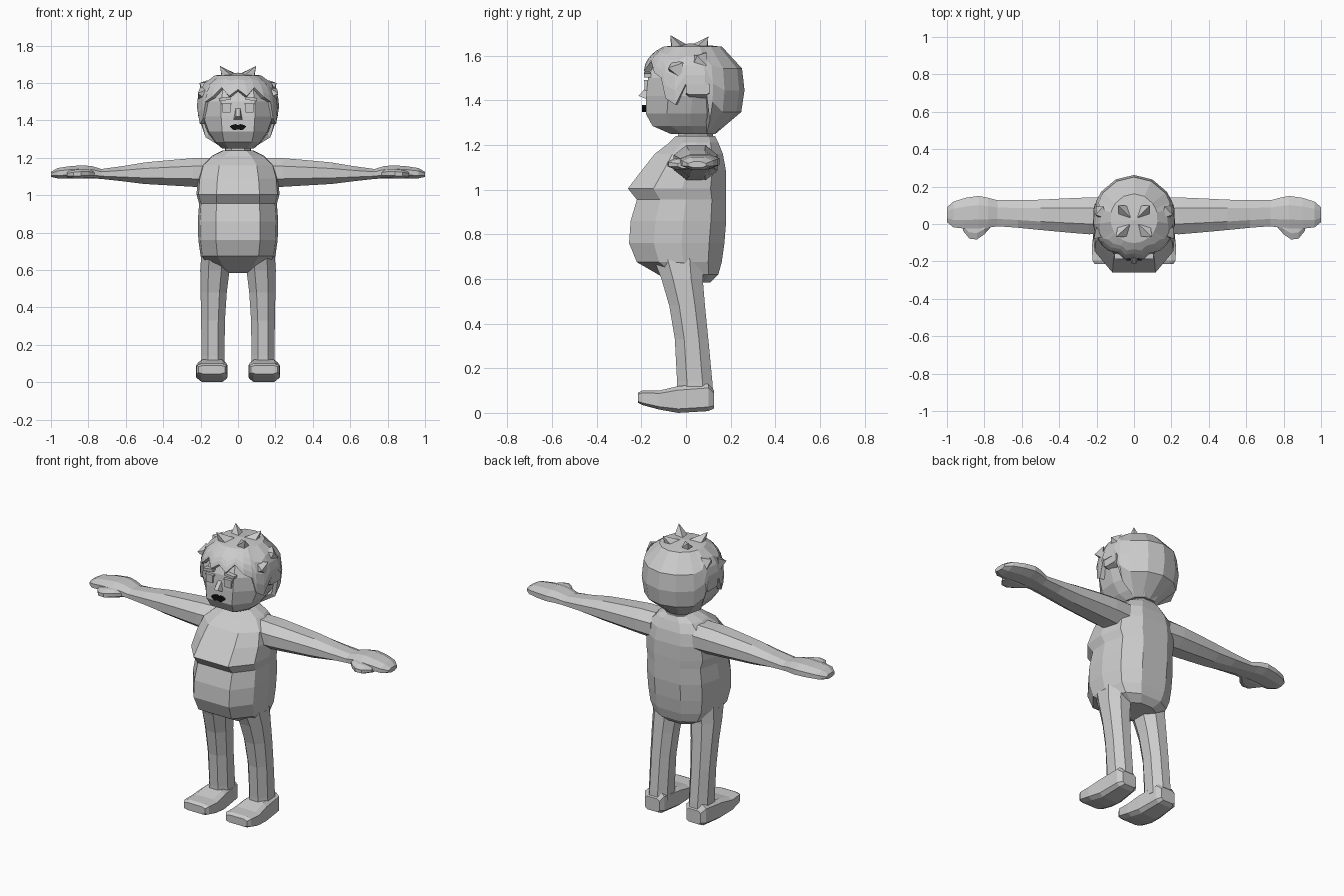
import bpy, bmesh, math
from mathutils import Vector

if "Cube" in bpy.data.objects:
    bpy.data.objects.remove(bpy.data.objects["Cube"])


def material(name, rgb):
    m = bpy.data.materials.new(name)
    m.diffuse_color = (*rgb, 1)
    m.use_nodes = True
    m.node_tree.nodes["Principled BSDF"].inputs["Base Color"].default_value = m.diffuse_color
    return m


GREY = material("clay grey", (0.6, 0.6, 0.6))
BLACK = material("mouth black", (0.005, 0.005, 0.005))


def make(name, verts, faces, mat=GREY):
    me = bpy.data.meshes.new(name)
    me.from_pydata(verts, [], faces)
    bm = bmesh.new()
    bm.from_mesh(me)
    bmesh.ops.recalc_face_normals(bm, faces=bm.faces)
    bm.to_mesh(me)
    bm.free()
    me.materials.append(mat)
    ob = bpy.data.objects.new(name, me)
    bpy.context.collection.objects.link(ob)
    return ob


def loft(name, rings, mat=GREY):
    n = len(rings[0])
    verts = [p for r in rings for p in r]
    faces = [(k * n + i, k * n + (i + 1) % n, (k + 1) * n + (i + 1) % n, (k + 1) * n + i)
             for k in range(len(rings) - 1) for i in range(n)]
    faces += [tuple(range(n)), tuple(range(len(verts) - n, len(verts)))]
    return make(name, verts, faces, mat)


def body_ring(z, yf, yb, w, fx):
    """Mirrored section with a flat front panel and rounded sides and back."""
    d = yb - yf
    half = [(fx, yf), (w * .95, yf + .26 * d), (w, yf + .55 * d), (w * .85, yf + .84 * d), (w * .4, yb)]
    pts = half + [(-x, y) for x, y in reversed(half)]
    return [(x, y, z) for x, y in pts]


def limb(name, axis, rows, side=1, c=.28, mat=GREY):
    """Chamfered tube along an axis; rows are (position, a0, a1, b0, b1)."""
    rings = []
    for p, a0, a1, b0, b1 in rows:
        ca, cb = (a1 - a0) * c, (b1 - b0) * c
        sec = [(a0, b0 + cb), (a0 + ca, b0), (a1 - ca, b0), (a1, b0 + cb),
               (a1, b1 - cb), (a1 - ca, b1), (a0 + ca, b1), (a0, b1 - cb)]
        place = {"x": lambda a, b: (side * p, a, b),
                 "y": lambda a, b: (side * a, p, b),
                 "z": lambda a, b: (side * a, b, p)}[axis]
        rings.append([place(a, b) for a, b in sec])
    return loft(name, rings, mat)


def box(name, center, size, tilt=0, mat=GREY):
    c = math.cos(tilt)
    s = math.sin(tilt)
    rings = []
    for dy in (-.5, .5):
        rings.append([(center[0] + c * u * size[0] - s * v * size[2], center[1] + dy * size[1],
                       center[2] + s * u * size[0] + c * v * size[2])
                      for u, v in ((-.5, -.5), (.5, -.5), (.5, .5), (-.5, .5))])
    return loft(name, rings, mat)


# Torso with the overhanging chest edge, round belly and sloping shoulders
loft("torso", [body_ring(*r) for r in (
    (.585, -.06, .11, .10, .05), (.62, -.125, .145, .17, .08), (.675, -.22, .16, .20, .11),
    (.76, -.255, .172, .212, .118), (.86, -.248, .18, .215, .118), (.955, -.22, .18, .208, .115),
    (1.005, -.26, .18, .222, .115), (1.09, -.195, .178, .215, .11), (1.16, -.14, .165, .195, .10),
    (1.21, -.075, .145, .14, .07), (1.24, -.045, .13, .08, .04))])
loft("neck", [body_ring(*r) for r in (
    (1.19, -.05, .13, .085, .04), (1.24, -.035, .12, .07, .035), (1.29, -.035, .12, .07, .035))])

# Limbs, built once per side
for s, tag in ((1, "left"), (-1, "right")):
    limb(tag + "_arm", "x", (
        (.14, -.05, .14, 1.04, 1.20), (.24, -.055, .142, 1.045, 1.198), (.36, -.045, .137, 1.052, 1.188),
        (.50, -.032, .13, 1.06, 1.175), (.62, -.02, .127, 1.075, 1.155), (.73, -.012, .127, 1.087, 1.14),
        (.78, -.02, .14, 1.09, 1.155), (.83, -.025, .15, 1.09, 1.16), (.90, -.025, .14, 1.09, 1.155),
        (.965, -.018, .12, 1.09, 1.145), (1.0, .01, .09, 1.098, 1.125)), s)
    limb(tag + "_thumb", "x", (
        (.76, -.01, .04, 1.095, 1.13), (.80, -.055, .04, 1.092, 1.14), (.84, -.083, .04, 1.09, 1.14),
        (.88, -.078, .04, 1.09, 1.135), (.915, -.035, .04, 1.095, 1.125)), s)
    limb(tag + "_leg", "z", (
        (.08, .07, .198, -.04, .122), (.14, .072, .195, -.04, .118), (.33, .07, .197, -.05, .10),
        (.48, .06, .20, -.075, .085), (.60, .045, .202, -.11, .075), (.70, .04, .195, -.15, .08)), s)
    limb(tag + "_foot", "y", (
        (.126, .09, .185, .02, .10), (.10, .075, .205, .008, .13), (-.035, .062, .215, 0, .12),
        (-.12, .056, .225, .015, .10), (-.195, .058, .222, .035, .10), (-.215, .07, .21, .045, .09)), s, .15)

# Head under the hair
loft("head", [body_ring(*r) for r in (
    (1.25, -.07, .13, .085, .05), (1.285, -.15, .16, .125, .075), (1.34, -.18, .185, .165, .085),
    (1.42, -.178, .20, .195, .09), (1.50, -.17, .20, .198, .09), (1.57, -.14, .19, .175, .08),
    (1.62, -.09, .12, .11, .05))])

# Hair cap with a zigzag fringe, sideburns and a low back: (degrees from front, hem height)
hem = [(0, 1.565), (13, 1.53), (26, 1.575), (40, 1.525), (52, 1.50), (58, 1.41), (70, 1.38), (82, 1.47),
       (104, 1.47), (113, 1.31), (128, 1.25), (154, 1.25), (180, 1.25)]
cols = hem + [(360 - a, z) for a, z in reversed(hem[1:-1])]


def hair_point(deg, z):
    k = max(0, 1 - abs((z - 1.45) / .21) ** 2.6) ** (1 / 2.6)
    a = math.radians(deg)
    return (.222 * k * math.sin(a), .03 - .232 * k * math.cos(a), z)


n = len(cols)
verts = [hair_point(a, h + (1.64 - h) * t) for t in (0, .25, .5, .75, 1) for a, h in cols]
faces = [(r * n + i, r * n + (i + 1) % n, (r + 1) * n + (i + 1) % n, (r + 1) * n + i)
         for r in range(4) for i in range(n)]
verts.append((0, .02, 1.655))
faces += [(4 * n + i, 4 * n + (i + 1) % n, 5 * n) for i in range(n)]
hair = make("hair", verts, faces)
thick = hair.modifiers.new("thickness", "SOLIDIFY")
thick.thickness = .025
thick.offset = -1


def spike(name, base, tip, r):
    base, tip = Vector(base), Vector(tip)
    d = (tip - base).normalized()
    u = d.orthogonal().normalized()
    v = d.cross(u)
    ring = [base + r * (u * math.cos(k * math.tau / 4) + v * math.sin(k * math.tau / 4)) for k in range(4)]
    make(name, ring + [tip], [(0, 1, 2, 3)] + [(k, (k + 1) % 4, 4) for k in range(4)])


# Tufts, ears, eyes and brows on both sides
for s, tag in ((1, "left"), (-1, "right")):
    spike(tag + "_front_tuft", (s * .05, -.03, 1.62), (s * .097, -.07, 1.692), .05)
    spike(tag + "_back_tuft", (s * .045, .06, 1.62), (s * .085, .10, 1.685), .05)
    spike(tag + "_temple_tuft", (s * .18, -.04, 1.54), (s * .215, -.08, 1.545), .05)
    spike(tag + "_side_tuft", (s * .175, .06, 1.58), (s * .205, .05, 1.60), .05)
    limb(tag + "_ear", "x", ((.18, .0, .10, 1.41, 1.48), (.215, .0, .105, 1.425, 1.48)), s, .15)
    box(tag + "_eye", (s * .062, -.175, 1.465), (.042, .022, .045))
    box(tag + "_eyelid", (s * .062, -.177, 1.488), (.055, .024, .008))
    box(tag + "_brow", (s * .07, -.172, 1.515), (.065, .03, .016), -s * .12)

# Nose wedge
make("nose", [(-.012, -.172, 1.465), (.012, -.172, 1.465), (-.024, -.176, 1.405), (.024, -.176, 1.405),
              (-.012, -.212, 1.42), (.012, -.212, 1.42)],
     [(0, 1, 5, 4), (2, 4, 5, 3), (0, 4, 2), (1, 3, 5), (0, 2, 3, 1)])

# Lips
lip = [(0, 1.352), (.022, 1.348), (.036, 1.358), (.044, 1.368), (.03, 1.376), (.012, 1.38), (0, 1.374)]
lip += [(-x, z) for x, z in reversed(lip[1:-1])]
loft("mouth", [[(x, y, z) for x, z in lip] for y in (-.196, -.175)], BLACK)
